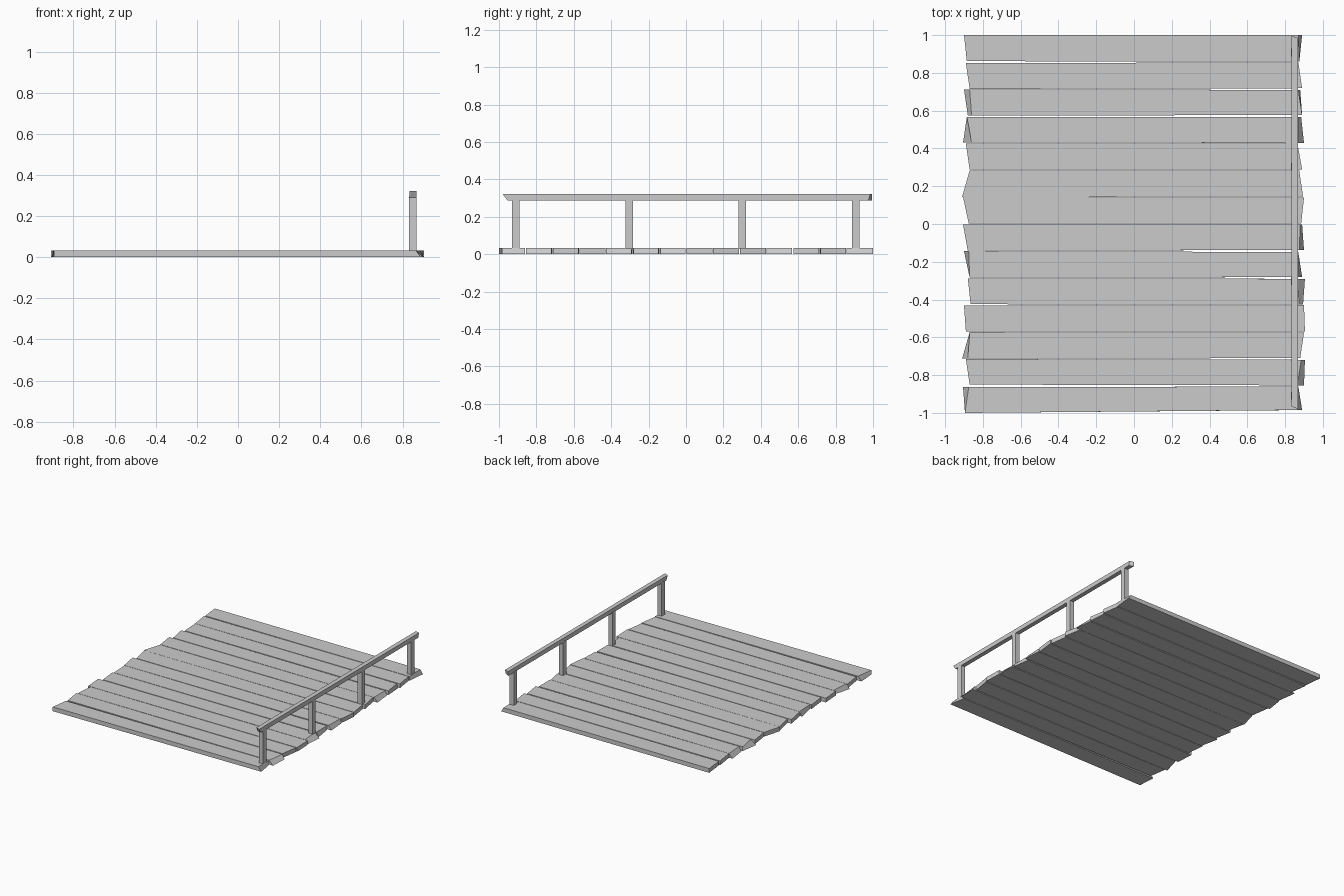
import bpy, bmesh

DECK_H = 0.033


def prism(name, bottom, top, z0, z1):
    """Solid between two quads of (x, y) corners."""
    bm = bmesh.new()
    lo = [bm.verts.new((x, y, z0)) for x, y in bottom]
    hi = [bm.verts.new((x, y, z1)) for x, y in top]
    bm.faces.new(lo[::-1])
    bm.faces.new(hi)
    for i in range(4):
        j = (i + 1) % 4
        bm.faces.new((lo[i], lo[j], hi[j], hi[i]))
    bmesh.ops.recalc_face_normals(bm, faces=bm.faces)
    me = bpy.data.meshes.new(name)
    bm.to_mesh(me)
    bm.free()
    ob = bpy.data.objects.new(name, me)
    bpy.context.collection.objects.link(ob)
    return ob


# Ragged plank ends, back to front: left x (back, front), right x (back, front)
ends = [
    (-.90, -.885, .89, .875), (-.89, -.87, .87, .89),
    (-.90, -.88, .88, .89), (-.885, -.905, .885, .90),
    (-.89, -.87, .865, .89), (-.87, -.91, .875, .895),
    (-.905, -.875, .90, .885), (-.905, -.88, .89, .90),
    (-.90, -.87, .87, .89), (-.88, -.865, .905, .895),
    (-.90, -.89, .90, .905), (-.87, -.91, .90, .88),
    (-.89, -.87, .905, .90), (-.905, -.895, .87, .89),
]
# How far the top corners are chipped back, same corner order
chips = {
    0: (0, 0, .02, 0), 2: (.03, .02, .01, 0), 3: (0, .045, .015, .03),
    7: (0, 0, .01, .025), 8: (.025, 0, 0, .02), 9: (0, 0, .04, .02),
    11: (0, .03, 0, 0), 12: (0, 0, .02, .035), 13: (.03, .01, 0, .025),
}
# Seam gaps (left, right) in front of each plank
gaps = [(.010, .004), (.002, .009), (.008, .009), (.006, .002), (.004, .007),
        (.001, .005), (.006, .003), (.002, .011), (.003, .009), (.008, .003),
        (.003, .006), (.002, .009), (.014, .006), (0, .03)]

# Deck planks
pitch = 2 / 14
for i, (lb, lf, rb, rf) in enumerate(ends):
    back = 1 - i * pitch
    front = back - pitch
    gl, gr = gaps[i]
    bl, br = gaps[i - 1] if i else (0, 0)
    ylb, yrb = back - bl / 2, back - br / 2
    ylf, yrf = front + gl / 2, front + gr / 2
    a, b, c, d = chips.get(i, (0, 0, 0, 0))
    bottom = [(lb, ylb), (lf, ylf), (rf, yrf), (rb, yrb)]
    top = [(lb + a, ylb), (lf + b, ylf), (rf - d, yrf), (rb - c, yrb)]
    if i == 13:
        bottom[1] = top[1] = (-.895, -1)
    prism(f"plank_{i + 1}", bottom, top, 0, DECK_H)

# Railing posts
for i in range(4):
    y = -0.91 + i * 0.606
    q = [(.832, y - .02), (.868, y - .02), (.868, y + .02), (.832, y + .02)]
    prism(f"rail_post_{i + 1}", q, q, DECK_H - .005, .295)

# Handrail with ragged ends
prism("handrail",
      [(.834, -.95), (.868, -.955), (.868, .975), (.834, .995)],
      [(.834, -.965), (.868, -.98), (.868, .985), (.834, .995)],
      .288, .322)
